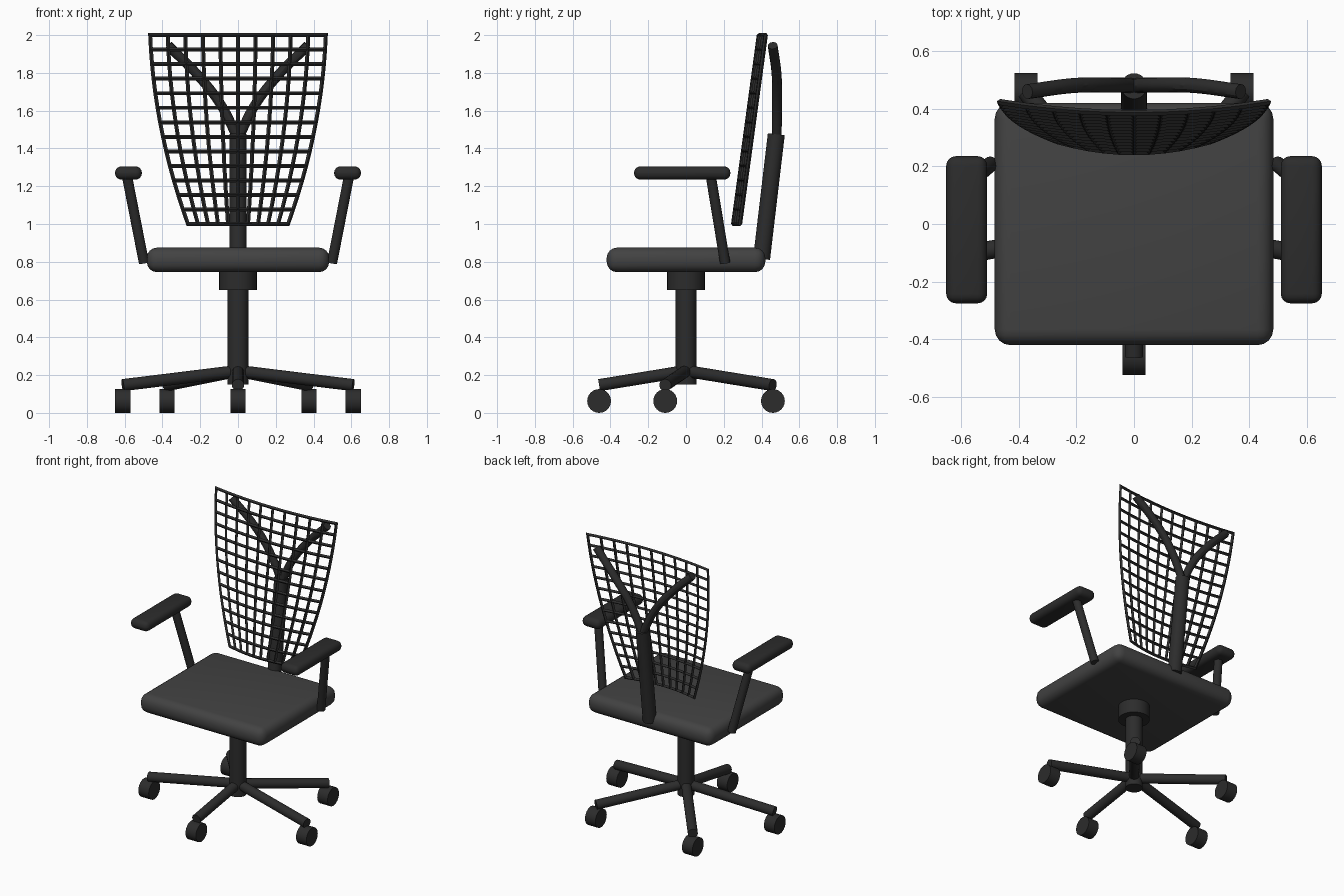
import bpy, bmesh
from mathutils import Vector

if "Cube" in bpy.data.objects:
    bpy.data.objects.remove(bpy.data.objects["Cube"])


def material(name, v):
    m = bpy.data.materials.new(name)
    m.diffuse_color = (v, v, v, 1)
    m.use_nodes = True
    m.node_tree.nodes["Principled BSDF"].inputs["Base Color"].default_value = m.diffuse_color
    return m


FRAME = material("dark_frame", 0.025)
CUSHION = material("cushion", 0.055)


def finish(ob, name, mat=FRAME, smooth=True):
    ob.name = name
    ob.data.materials.append(mat)
    if smooth:
        bpy.ops.object.select_all(action='DESELECT')
        ob.select_set(True)
        bpy.context.view_layer.objects.active = ob
        bpy.ops.object.shade_smooth_by_angle()
    return ob


def rod(name, a, b, r, sides=24):
    """Cylinder between two points."""
    a, b = Vector(a), Vector(b)
    d = b - a
    bpy.ops.mesh.primitive_cylinder_add(
        vertices=sides, radius=r, depth=d.length, location=(a + b) / 2,
        rotation=d.to_track_quat('Z', 'Y').to_euler())
    return finish(bpy.context.object, name)


def soft_box(name, lo, hi, bevel, mat=FRAME):
    """Box between two corners with rounded edges."""
    lo, hi = Vector(lo), Vector(hi)
    bpy.ops.mesh.primitive_cube_add(size=1, location=(lo + hi) / 2)
    ob = bpy.context.object
    ob.scale = hi - lo
    bpy.ops.object.transform_apply(location=False, rotation=False, scale=True)
    mod = ob.modifiers.new("round", 'BEVEL')
    mod.width, mod.segments = bevel, 4
    bpy.ops.object.modifier_apply(modifier="round")
    return finish(ob, name, mat)


# Seat, tilt housing and column
soft_box("seat", (-0.483, -0.42, 0.745), (0.483, 0.42, 0.875), 0.055, CUSHION)
rod("tilt_housing", (0, 0, 0.65), (0, 0, 0.76), 0.1, 32)
rod("column", (0, 0, 0.15), (0, 0, 0.66), 0.055)

# Five-legged base with casters rolling front to back
for i, (x, y) in enumerate([(0, -0.46), (0.61, -0.11), (0.375, 0.46),
                            (-0.375, 0.46), (-0.61, -0.11)]):
    rod(f"base_leg_{i}", (0, 0, 0.222), (x, y, 0.147), 0.032)
    rod(f"caster_{i}", (x - 0.04, y, 0.063), (x + 0.04, y, 0.063), 0.063)

# Armrests
for side, s in (("left", -1), ("right", 1)):
    soft_box(f"arm_pad_{side}", (s * 0.58 - 0.071, -0.275, 1.235),
             (s * 0.58 + 0.071, 0.235, 1.305), 0.033)
    rod(f"arm_post_{side}", (s * 0.498, 0.207, 0.795),
        (s * 0.587, 0.132, 1.25), 0.027)

# Back spine
rod("back_spine", (0, 0.40, 0.815), (0, 0.478, 1.475), 0.045)

# Curved branches of the Y support
for side, s in (("left", -1), ("right", 1)):
    cu = bpy.data.curves.new("branch", 'CURVE')
    cu.dimensions = '3D'
    cu.bevel_depth, cu.bevel_resolution = 0.026, 4
    cu.use_fill_caps = True
    pts = [(0, 0.48, 1.45), (0.09, 0.482, 1.63), (0.21, 0.48, 1.785),
           (0.37, 0.459, 1.945)]
    sp = cu.splines.new('BEZIER')
    sp.bezier_points.add(len(pts) - 1)
    for bp, (x, y, z) in zip(sp.bezier_points, pts):
        bp.co = (s * x, y, z)
        bp.handle_left_type = bp.handle_right_type = 'AUTO'
    ob = bpy.data.objects.new("branch", cu)
    bpy.context.collection.objects.link(ob)
    bpy.ops.object.select_all(action='DESELECT')
    ob.select_set(True)
    bpy.context.view_layer.objects.active = ob
    bpy.ops.object.convert(target='MESH')
    finish(bpy.context.object, f"back_branch_{side}")

# Curved, tapering lattice backrest: bent grid turned into bars
COLS, ROWS = 10, 13
bm = bmesh.new()
grid = []
for r in range(ROWS + 1):
    t = r / ROWS
    half = 0.265 + 0.36 * t - 0.16 * t * t
    row = []
    for c in range(COLS + 1):
        u = 2 * c / COLS - 1
        row.append(bm.verts.new((u * half, 0.249 + 0.136 * t + 0.038 * u * u,
                                 1 + t)))
    grid.append(row)
for r in range(ROWS):
    for c in range(COLS):
        bm.faces.new((grid[r][c], grid[r][c + 1],
                      grid[r + 1][c + 1], grid[r + 1][c]))
me = bpy.data.meshes.new("backrest_lattice")
bm.to_mesh(me)
bm.free()
lattice = bpy.data.objects.new("backrest_lattice", me)
bpy.context.collection.objects.link(lattice)
finish(lattice, "backrest_lattice", smooth=False)
wire = lattice.modifiers.new("bars", 'WIREFRAME')
wire.thickness = 0.021
wire.offset = 0
wire.use_boundary = True
wire.use_even_offset = True
